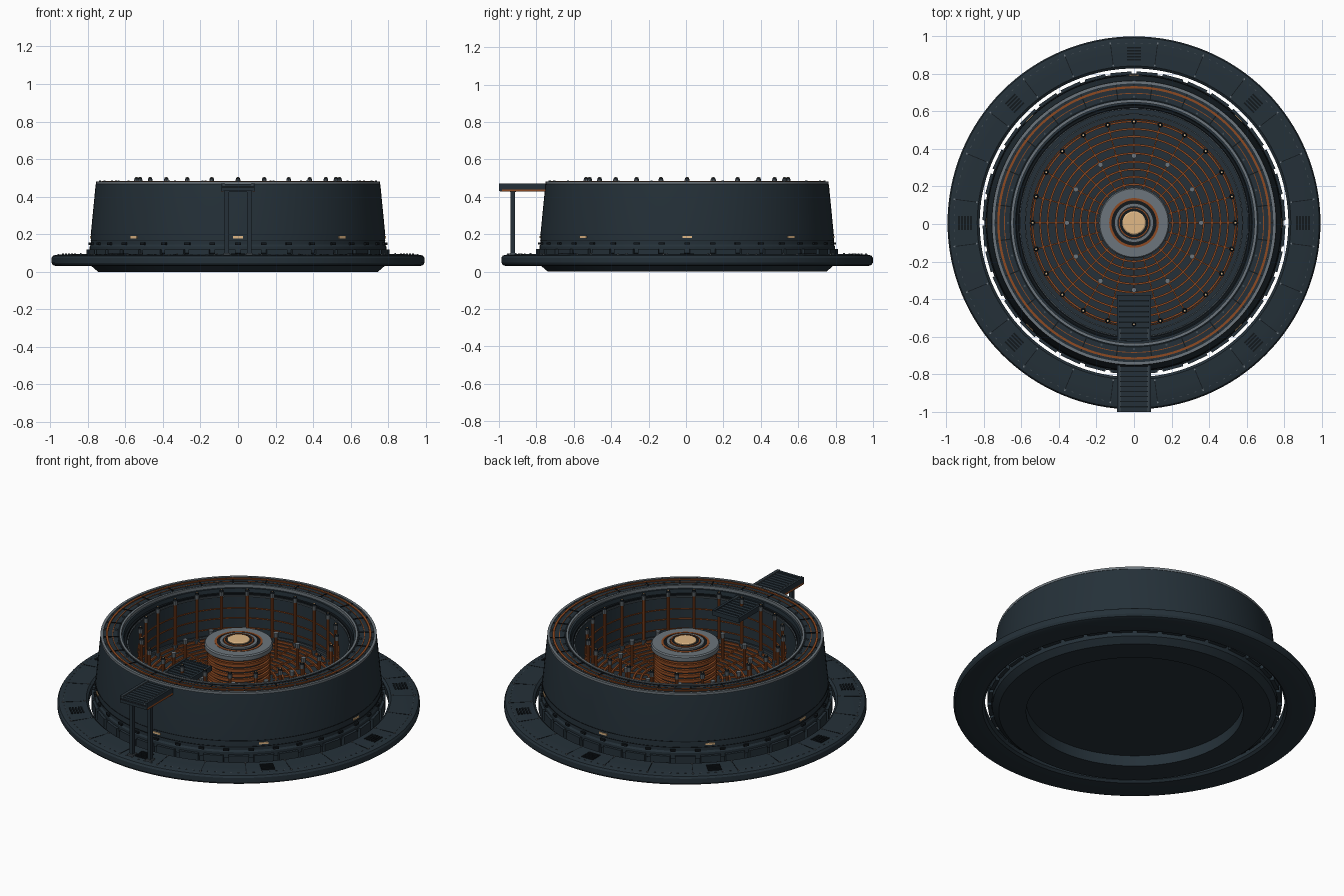
import bpy, bmesh, math
from mathutils import Matrix, Vector

if "Cube" in bpy.data.objects:
    bpy.data.objects.remove(bpy.data.objects["Cube"])

Y0 = 0.006  # the round parts sit slightly behind centre
TAU = math.tau


def mat(name, rgb):
    m = bpy.data.materials.new(name)
    m.diffuse_color = (*rgb, 1)
    m.use_nodes = True
    m.node_tree.nodes["Principled BSDF"].inputs["Base Color"].default_value = m.diffuse_color
    return m


NAVY = mat("navy steel", (0.018, 0.030, 0.040))
DARK = mat("dark seam", (0.006, 0.009, 0.012))
SLATE = mat("slate trim", (0.06, 0.078, 0.092))
GREY = mat("light grey metal", (0.15, 0.178, 0.20))
RUST = mat("copper orange", (0.27, 0.068, 0.016))
TAN = mat("warm lamp", (0.75, 0.48, 0.24))


def finish(name, bm, material):
    bmesh.ops.recalc_face_normals(bm, faces=bm.faces)
    me = bpy.data.meshes.new(name)
    for f in bm.faces:
        f.smooth = True
    bm.to_mesh(me)
    bm.free()
    me.set_sharp_from_angle(angle=math.radians(30))
    me.materials.append(material)
    ob = bpy.data.objects.new(name, me)
    ob.location.y = Y0
    bpy.context.collection.objects.link(ob)
    return ob


def add_lathe(bm, prof, n=128):
    rings = [[bm.verts.new((r * math.cos(TAU * i / n), r * math.sin(TAU * i / n), z))
              for i in range(n)] for r, z in prof]
    new = [v for ring in rings for v in ring]
    for k in range(len(prof)):
        a, b = rings[k], rings[(k + 1) % len(prof)]
        if prof[k][0] == 0 and prof[(k + 1) % len(prof)][0] == 0:
            continue
        for i in range(n):
            j = (i + 1) % n
            bm.faces.new((a[i], a[j], b[j], b[i]))
    bmesh.ops.remove_doubles(bm, verts=new, dist=1e-5)


def lathe(name, prof, material, n=128):
    bm = bmesh.new()
    add_lathe(bm, prof, n)
    return finish(name, bm, material)


def bands(name, items, material, n=96):
    """Square-section rings: (inner r, outer r, z low, z high)."""
    bm = bmesh.new()
    for r0, r1, z0, z1 in items:
        add_lathe(bm, [(r0, z0), (r1, z0), (r1, z1), (r0, z1)], n)
    return finish(name, bm, material)


def spread(n, start=0.0):
    return [start + TAU * i / n for i in range(n)]


def radial_boxes(name, items, material):
    """Boxes around the axis: (angle, radius, z, radial, tangential, height, tilt)."""
    bm = bmesh.new()
    for a, r, z, dr, dt, dz, tilt in items:
        m = (Matrix.Rotation(a, 4, 'Z') @ Matrix.Translation((r, 0, z)) @
             Matrix.Rotation(tilt, 4, 'Y') @ Matrix.Diagonal((dr, dt, dz, 1)))
        bmesh.ops.create_cube(bm, size=1, matrix=m)
    return finish(name, bm, material)


def radial_pins(name, angles, r, z0, z1, rad, material, seg=10, top=None):
    bm = bmesh.new()
    for a in angles:
        m = Matrix.Translation((r * math.cos(a), r * math.sin(a), (z0 + z1) / 2))
        bmesh.ops.create_cone(bm, cap_ends=True, segments=seg, radius1=rad,
                              radius2=rad if top is None else top, depth=z1 - z0, matrix=m)
    return finish(name, bm, material)


def boxes(name, items, material):
    """Axis-aligned boxes: (x0, x1, y0, y1, z0, z1)."""
    bm = bmesh.new()
    for x0, x1, y0, y1, z0, z1 in items:
        m = (Matrix.Translation(((x0 + x1) / 2, (y0 + y1) / 2 - Y0, (z0 + z1) / 2)) @
             Matrix.Diagonal((x1 - x0, y1 - y0, z1 - z0, 1)))
        bmesh.ops.create_cube(bm, size=1, matrix=m)
    return finish(name, bm, material)


A24, A12, A8 = spread(24), spread(12), spread(8)
H24 = spread(24, TAU / 48)
FLOOR = 0.20

# Main bowl: recessed underside, tapered wall, rim, inner floor
lathe("bowl_body", [(0, .065), (.595, .065), (.595, 0), (.745, 0), (.78, .03), (.78, .095),
                    (.79, .10), (.79, .135), (.784, .145), (.784, .2), (.758, .465),
                    (.748, .478), (.65, .478), (.645, .465), (.63, .465), (.628, .44),
                    (.615, .43), (.605, FLOOR), (0, FLOOR)], NAVY)
bands("wall_seams", [(.77, .7865, .163, .167), (.77, .7855, .198, .202)], DARK, 128)
radial_boxes("wall_lamps", [(a, .785, .184, .008, .052, .011, 0) for a in A8], TAN)
radial_boxes("skirt_panels", [(a, .794, .085, .022, .112, .07, 0) for a in spread(36, TAU / 72)], NAVY)
radial_boxes("skirt_clips", [(a, .79, .15, .012, .03, .012, 0) for a in spread(36)], DARK)

# Outer flange, separated from the body by a narrow gap
lathe("outer_flange", [(.822, .042), (.835, .03), (.97, .03), (.986, .036), (.993, .048), (.993, .074),
                       (.986, .085), (.97, .09), (.9, .092), (.835, .095), (.822, .085)], NAVY)
radial_boxes("flange_seams", [(a, .895, .0915, .125, .004, .004, 0.02) for a in H24], DARK)
radial_boxes("flange_dashes", [(a, .958, .091, .003, .012, .003, 0) for a in spread(144)], SLATE)
radial_pins("flange_bolts_outer", H24, .965, .088, .096, .005, GREY, 6)
radial_pins("flange_bolts_inner", H24, .845, .092, .099, .005, GREY, 6)
radial_boxes("flange_grilles", [(a, .90 + .016 * k, .094, .009, .075, .006, 0)
                                for a in A8 for k in range(-2, 3)], DARK)

# Rim trim
bands("rim_outer_trim", [(.742, .757, .468, .482)], GREY, 128)
bands("rim_copper_ring", [(.716, .728, .47, .484), (.688, .692, .47, .481)], RUST, 128)
bands("rim_inner_trim", [(.641, .654, .462, .483)], GREY, 128)
bands("rim_shadow_groove", [(.655, .664, .47, .4795), (.613, .626, .43, .442)], DARK, 128)
bands("inner_lip", [(.604, .611, .425, .434)], SLATE, 128)
radial_boxes("rim_seams", [(a, .70, .479, .085, .006, .006, 0) for a in H24], DARK)
radial_pins("rim_bolts", A24, .735, .475, .487, .006, SLATE, 6)
radial_pins("rim_inner_bolts", A24, .672, .475, .485, .006, SLATE, 6)

# Floor grid of copper rings and spokes
bands("floor_rings", [(r - .005, r + .005, FLOOR - .01, FLOOR + .012)
                      for r in (.205, .245, .285, .325, .37, .415, .46, .50, .54)], RUST)
radial_boxes("floor_spokes", [(a, .37, FLOOR + .003, .36, .007, .014, 0) for a in A24], RUST)
bands("floor_edge", [(.575, .582, FLOOR - .01, FLOOR + .01)], SLATE)

# Tall outer rods with grey heads and lamp tips, tied by cage rings
radial_pins("tall_rods", A24, .54, FLOOR, .47, .0095, RUST)
radial_pins("tall_rod_heads", A24, .54, .468, .492, .0135, GREY, 10)
radial_pins("tall_rod_caps", A24, .54, .492, .503, .0125, DARK, 10, .009)
radial_pins("tall_rod_lamps", A24, .54, .500, .5045, .005, TAN, 8)
radial_pins("tall_rod_collars", A24, .54, FLOOR, FLOOR + .025, .016, SLATE)
bands("cage_rings", [(.548, .554, z, z + .007) for z in (.26, .32, .38)], RUST)

# Short inner rods
radial_pins("short_rods", A12, .357, FLOOR, .335, .009, RUST)
radial_pins("short_rod_heads", A12, .357, .33, .355, .014, GREY, 10)

# Central hub: dark core, copper coils, grey collar and stepped lamp
lathe("hub_core", [(0, FLOOR), (.16, FLOOR), (.16, .43), (0, .43)], NAVY, 64)
bands("hub_coils", [(.15, .174, z, z + .018) for z in (.21, .24, .27, .30, .33, .36, .385)], RUST, 64)
lathe("hub_collar", [(.132, .40), (.18, .40), (.188, .407), (.188, .43), (.182, .437), (.132, .437)], GREY, 64)
bands("hub_copper_rings", [(.12, .132, .42, .439), (.076, .083, .42, .449)], RUST, 64)
bands("hub_dark_rings", [(.105, .12, .42, .436), (.062, .076, .42, .447)], DARK, 64)
bands("hub_grey_ring", [(.086, .104, .42, .445)], GREY, 64)
lathe("hub_lamp", [(0, .42), (.062, .42), (.062, .452), (.056, .456), (0, .456)], TAN, 48)

# Walkway: outer deck on legs and an inner deck over the bowl
boxes("walkway_decks", [(-.085, .085, -1.0, -.755, .445, .458),
                        (-.085, .085, -.64, -.38, .435, .448)], DARK)
slats = [(-.078, .078, y, y + .021, .455, .465) for y in [-.997 + .0268 * i for i in range(9)]]
slats += [(-.078, .078, y, y + .021, .445, .455) for y in [-.635 + .0288 * i for i in range(9)]]
boxes("walkway_slats", slats, NAVY)
rails, edges, strips = [], [], []
for s in (-1, 1):
    x0, x1 = sorted((s * .076, s * .09))
    rails += [(x0, x1, -1.0, -.75, .44, .470), (x0, x1, -.645, -.378, .43, .460)]
    e0, e1 = sorted((s * .072, s * .078))
    edges += [(e0, e1, -1.0, -.75, .455, .4715), (e0, e1, -.645, -.56, .445, .4615)]
    strips += [(x0, x1, -.995, -.75, .428, .440)]
boxes("walkway_rails", rails, NAVY)
boxes("walkway_rail_edges", edges, SLATE)
boxes("walkway_copper_strips", strips, RUST)
boxes("walkway_end_beam", [(-.09, .09, -1.0, -.985, .43, .468), (-.09, .09, -.39, -.378, .43, .458)], NAVY)
boxes("walkway_legs", [(s * .06 - .011, s * .06 + .011, -.937, -.913, .088, .446) for s in (-1, 1)], NAVY)
boxes("walkway_leg_feet", [(s * .06 - .018, s * .06 + .018, -.945, -.905, .088, .1) for s in (-1, 1)], SLATE)
boxes("walkway_cross_beam", [(-.075, .075, -.94, -.91, .425, .446)], NAVY)
